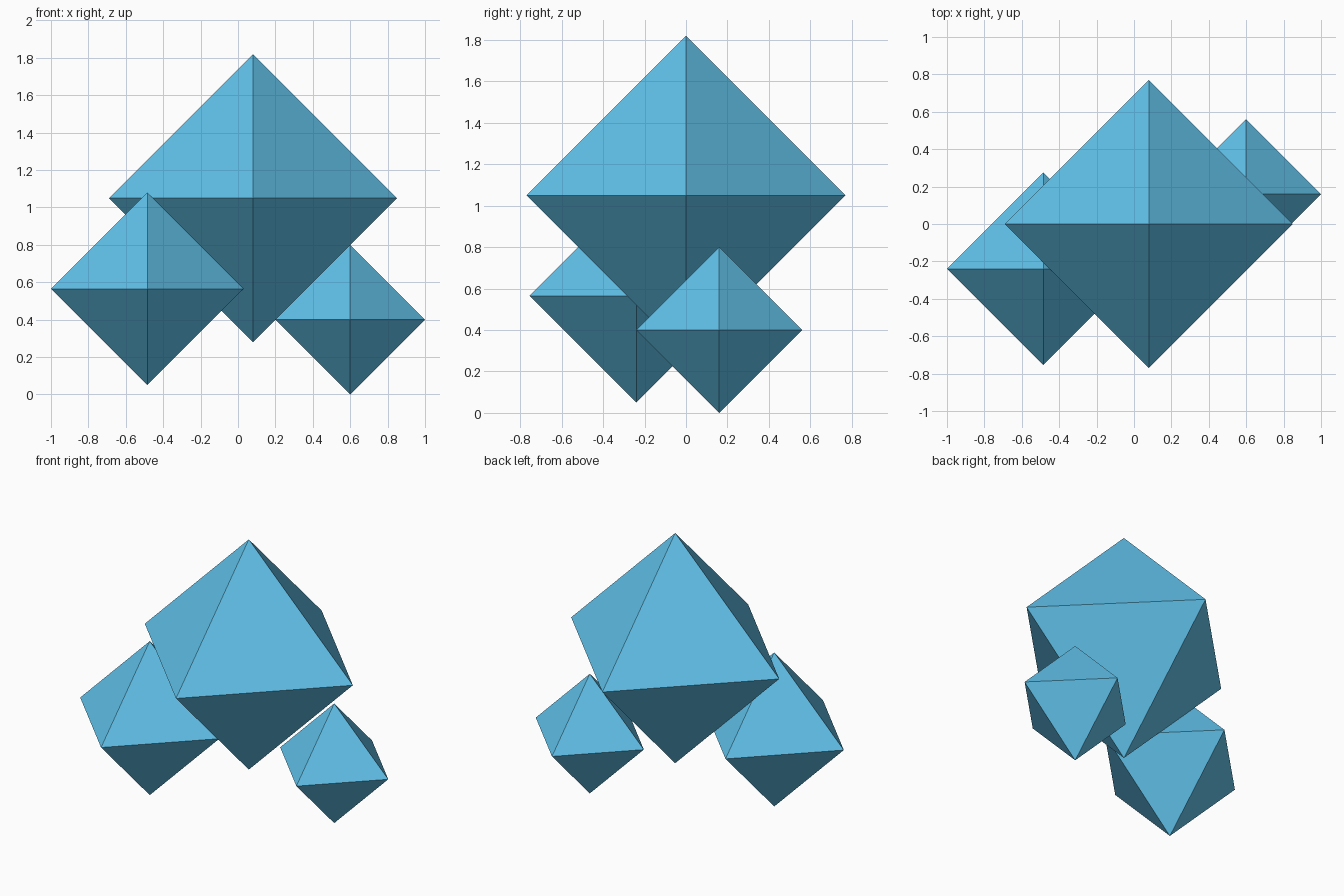
import bpy, bmesh
from mathutils import Vector

if "Cube" in bpy.data.objects:
    bpy.data.objects.remove(bpy.data.objects["Cube"])

blue = bpy.data.materials.new("crystal_blue")
blue.diffuse_color = (0.12, 0.54, 0.83, 1)
blue.use_nodes = True
blue.node_tree.nodes["Principled BSDF"].inputs["Base Color"].default_value = blue.diffuse_color


def octahedron(name, center, radius):
    """Flat-faced octahedron with its six corners on the axes."""
    bm = bmesh.new()
    for axis in range(3):
        for sign in (-1, 1):
            corner = Vector((0, 0, 0))
            corner[axis] = sign * radius
            bm.verts.new(corner)
    bmesh.ops.convex_hull(bm, input=bm.verts[:])
    bmesh.ops.recalc_face_normals(bm, faces=bm.faces[:])
    mesh = bpy.data.meshes.new(name)
    bm.to_mesh(mesh)
    bm.free()
    mesh.materials.append(blue)
    obj = bpy.data.objects.new(name, mesh)
    obj.location = center
    bpy.context.collection.objects.link(obj)
    return obj


# Cluster of three crystals
octahedron("large_crystal", (0.08, 0, 1.05), 0.77)
octahedron("medium_crystal", (-0.485, -0.24, 0.565), 0.515)
octahedron("small_crystal", (0.6, 0.16, 0.4), 0.4)
